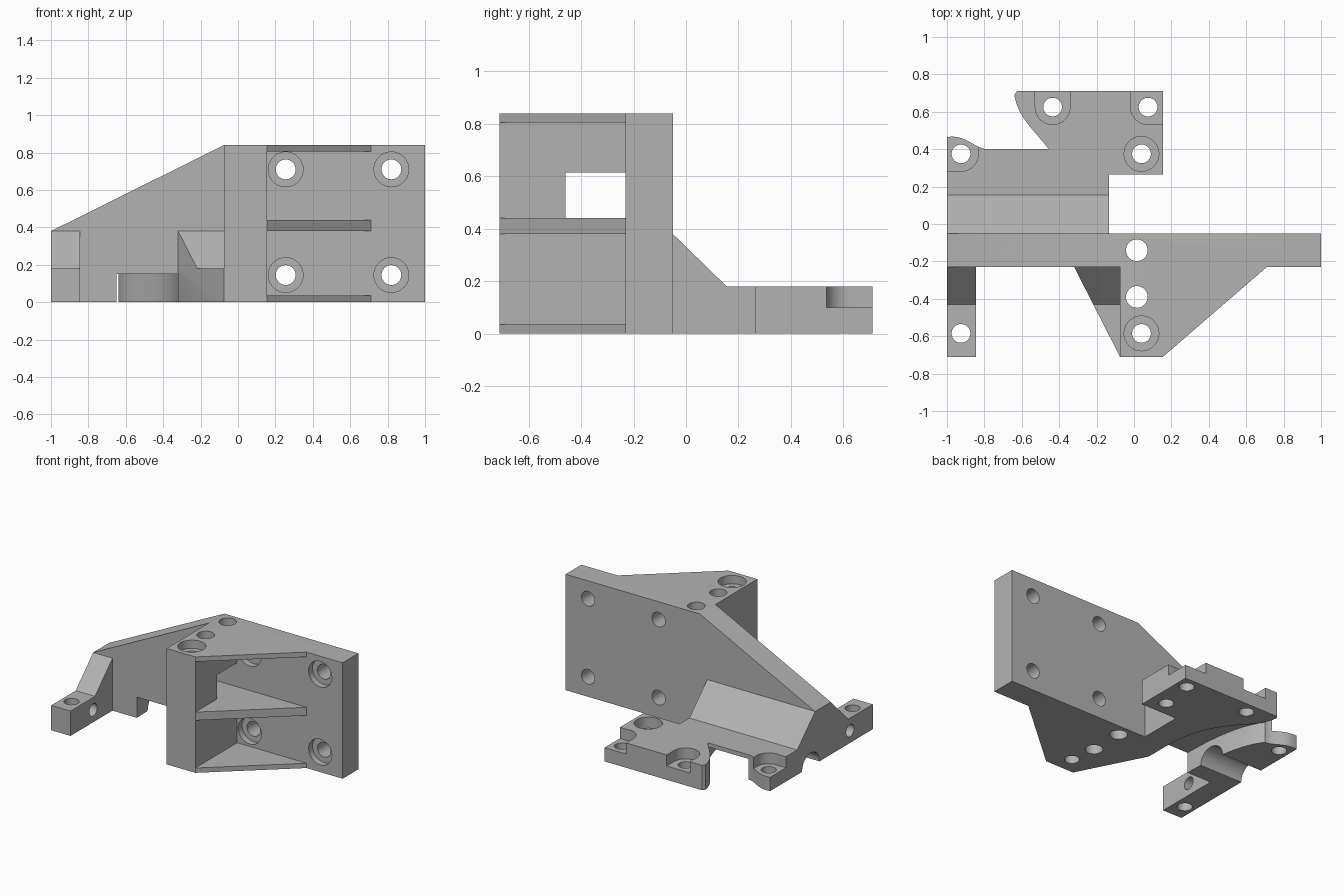
import bpy, bmesh, math
from mathutils import Vector
from mathutils.geometry import interpolate_bezier

cube = bpy.data.objects.get("Cube")
if cube:
    bpy.data.objects.remove(cube, do_unlink=True)

grey = bpy.data.materials.new("matte_grey")
grey.use_nodes = True
grey.diffuse_color = (0.45, 0.45, 0.45, 1)
grey.node_tree.nodes["Principled BSDF"].inputs["Base Color"].default_value = grey.diffuse_color


def prism(name, points, axis, low, high):
    """Extrude a 2D outline along an axis; outline uses the other two axes in order."""
    def place(p, h):
        co = list(p)
        co.insert("xyz".index(axis), h)
        return co
    bm = bmesh.new()
    face = bm.faces.new([bm.verts.new(place(p, low)) for p in points])
    new = bmesh.ops.extrude_face_region(bm, geom=[face])["geom"]
    shift = Vector(place((0, 0), high - low))
    bmesh.ops.translate(bm, verts=[g for g in new if isinstance(g, bmesh.types.BMVert)], vec=shift)
    bmesh.ops.recalc_face_normals(bm, faces=bm.faces)
    mesh = bpy.data.meshes.new(name)
    bm.to_mesh(mesh)
    bm.free()
    mesh.materials.append(grey)
    obj = bpy.data.objects.new(name, mesh)
    bpy.context.collection.objects.link(obj)
    return obj


def rect(a0, a1, b0, b1):
    return [(a0, b0), (a1, b0), (a1, b1), (a0, b1)]


def rod(a, b, r, axis, low, high):
    ring = [i * math.tau / 40 for i in range(40)]
    return prism("rod", [(a + r * math.cos(t), b + r * math.sin(t)) for t in ring], axis, low, high)


def curve(*pts):
    knots = [Vector(p).to_3d() for p in pts]
    return [(p.x, p.y) for p in interpolate_bezier(*knots, 16)]


def combine(target, other, mode):
    mod = target.modifiers.new(mode, "BOOLEAN")
    mod.object, mod.operation, mod.solver = other, mode, "EXACT"
    bpy.context.view_layer.objects.active = target
    bpy.ops.object.modifier_apply(modifier=mod.name)
    bpy.data.objects.remove(other, do_unlink=True)


def add(other):
    combine(body, other, "UNION")


def cut(other):
    combine(body, other, "DIFFERENCE")


# Upright mounting plate with the sloping shoulder
body = prism("mounting_bracket",
             [(-1, 0), (1, 0), (1, .84), (-.075, .84), (-1, .38)], "y", -.23, -.05)

# Body behind the plate, sloping down to the thin shelf
add(prism("rear_slope", [(-.14, 0), (-.14, .38), (-.05, .38), (.155, .18), (.4, .18), (.4, 0)],
          "x", -1, -.135))

# Rear ear
ear_edge = curve((-1, .465), (-.9, .48), (-.86, .41), (-.79, .4))
add(prism("rear_ear", ear_edge + [(-.75, .4), (-.75, .2), (-1, .2)], "z", 0, .18))

# Curved channel under the shelf
left_wall = curve((-.65, -.26), (-.65, .1), (-.7, .3), (-.79, .41))
cut(prism("channel", left_wall + [(-.79, .6), (-.5, .6), (-.3, .2), (-.3, -.2),
                                  (-.32, -.22), (-.32, -.26)], "z", -.1, .15))

# Rear tab, its curved edge forming the other channel wall
right_wall = curve((-.64, .69), (-.6, .45), (-.33, .45), (-.32, -.05))
add(prism("rear_tab", [(-.625, .71)] + right_wall +
          [(-.32, -.23), (-.135, -.23), (-.135, .265), (.155, .265), (.155, .71)], "z", 0, .18))

# Front arm and the gusset share one side profile
side = [(-.14, 0), (-.14, .38), (-.23, .38), (-.43, .18), (-.71, .18), (-.71, 0)]
add(prism("front_arm", side, "x", -1, -.845))
gusset = prism("gusset", side, "x", -.32, 0)
combine(gusset, prism("trim", [(-.32, -.23), (-.075, -.71), (-.1, -.9), (-.6, -.9), (-.6, -.23)],
                      "z", -.1, .6), "DIFFERENCE")
add(gusset)

# Front wall with three triangular ribs
add(prism("front_wall", rect(-.075, .155, -.71, -.14), "z", 0, .84))
for low, high in ((0, .035), (.38, .44), (.805, .84)):
    add(prism("rib", [(.05, -.71), (.155, -.71), (.71, -.23), (.71, -.15), (.05, -.15)],
              "z", low, high))

# Window through the front wall
cut(prism("window", rect(-.46, -.23, .44, .615), "x", -.2, .3))

# Counterbored bolt holes in the plate
for x in (.255, .82):
    for z in (.145, .71):
        cut(rod(x, z, .053, "y", -.3, .1))
        cut(rod(x, z, .093, "y", -.26, -.185))

# Vertical holes in wall and arm
for x, y, r in ((.015, -.14, .058), (.015, -.39, .058), (.04, -.585, .05), (-.925, -.585, .05)):
    cut(rod(x, y, r, "z", -.1, 1))
cut(rod(.04, -.585, .093, "z", .78, 1))

# Rear screw holes with counterbores, some open to the edges
for x, y in ((-.435, .625), (.075, .625), (.04, .375), (-.925, .375)):
    cut(rod(x, y, .05, "z", -.1, .3))
    cut(rod(x, y, .093, "z", .1, .3))
for outline in (rect(-.528, -.342, .625, .8), rect(-.018, .2, .625, .8),
                rect(.075, .2, .535, .7), rect(-1.1, -.832, .375, .6),
                rect(-1.1, -.925, .284, .4)):
    cut(prism("pocket", outline, "z", .1, .3))

# Cross hole in the arm and the groove beneath the body
cut(rod(-.45, .09, .045, "x", -1.1, -.7))
cut(rod(0, 0, .1, "x", -1.1, -.6))

bpy.ops.object.select_all(action="DESELECT")
body.select_set(True)
bpy.context.view_layer.objects.active = body
bpy.ops.object.shade_smooth_by_angle(angle=math.radians(30))
